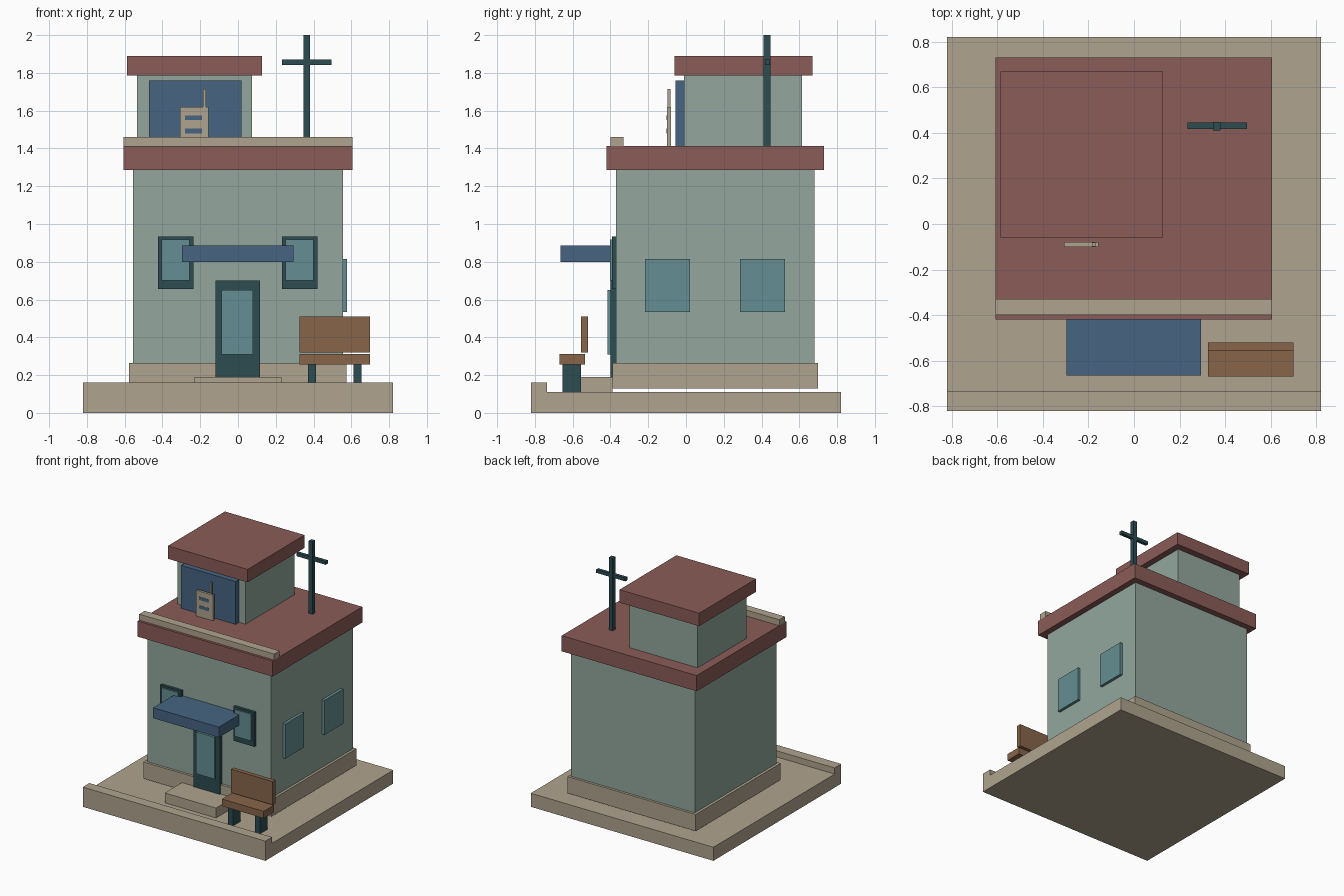
import bpy

cube = bpy.data.objects.get("Cube")
if cube:
    bpy.data.objects.remove(cube, do_unlink=True)


def material(name, rgb):
    """Flat material from an sRGB colour."""
    lin = [((c / 255 + 0.055) / 1.055) ** 2.4 for c in rgb]
    mat = bpy.data.materials.new(name)
    mat.use_nodes = True
    mat.diffuse_color = (*lin, 1)
    bsdf = mat.node_tree.nodes["Principled BSDF"]
    bsdf.inputs["Base Color"].default_value = (*lin, 1)
    bsdf.inputs["Roughness"].default_value = 0.9
    return mat


sage = material("sage wall", (147, 167, 157))
red = material("roof red", (139, 92, 88))
tan = material("tan stone", (175, 164, 142))
blue = material("awning blue", (70, 101, 130))
glass = material("teal glass", (101, 143, 147))
dark = material("dark teal", (44, 76, 80))
wood = material("bench wood", (135, 101, 73))


def box(name, mat, x, y, z):
    """Box from its (min, max) extent on each axis."""
    bpy.ops.mesh.primitive_cube_add(size=1, location=[sum(r) / 2 for r in (x, y, z)])
    ob = bpy.context.object
    ob.name = name
    ob.scale = [r[1] - r[0] for r in (x, y, z)]
    bpy.ops.object.transform_apply(location=False, rotation=False, scale=True)
    ob.data.materials.append(mat)
    return ob


# Ground slab, front curb and door step
box("ground_slab", tan, (-0.82, 0.82), (-0.82, 0.82), (0, 0.11))
box("front_curb", tan, (-0.82, 0.82), (-0.82, -0.735), (0.11, 0.16))
box("door_step", tan, (-0.23, 0.23), (-0.61, -0.39), (0.11, 0.19))

# Main building
box("plinth", tan, (-0.577, 0.575), (-0.39, 0.70), (0.13, 0.265))
box("main_walls", sage, (-0.555, 0.555), (-0.37, 0.68), (0.2, 1.285))
box("main_roof", red, (-0.607, 0.605), (-0.42, 0.73), (1.285, 1.412))
box("roof_parapet", tan, (-0.607, 0.605), (-0.40, -0.33), (1.412, 1.46))

# Rooftop room
box("roof_room_walls", sage, (-0.535, 0.075), (-0.01, 0.615), (1.412, 1.785))
box("roof_room_roof", red, (-0.587, 0.128), (-0.06, 0.67), (1.785, 1.89))
box("roof_room_door", blue, (-0.472, 0.018), (-0.055, -0.01), (1.412, 1.76))

# Handset-shaped sign with aerial
box("sign_body", tan, (-0.307, -0.155), (-0.10, -0.08), (1.412, 1.62))
box("sign_aerial", tan, (-0.184, -0.17), (-0.098, -0.082), (1.62, 1.715))
for name, low in (("sign_screen", 1.55), ("sign_keys", 1.48)):
    box(name, blue, (-0.28, -0.19), (-0.102, -0.10), (low, low + 0.025))

# Roof cross
box("cross_post", dark, (0.346, 0.38), (0.411, 0.447), (1.412, 2.0))
box("cross_arm", dark, (0.234, 0.495), (0.418, 0.445), (1.843, 1.87))

# Front door and awning
box("door_frame", dark, (-0.12, 0.117), (-0.40, -0.365), (0.14, 0.70))
box("door_glass", glass, (-0.087, 0.08), (-0.415, -0.39), (0.31, 0.65))
box("awning", blue, (-0.297, 0.293), (-0.665, -0.37), (0.80, 0.885))

# Front windows
for side, cx in (("right", -0.33), ("left", 0.326)):
    box(side + "_window_frame", dark, (cx - 0.094, cx + 0.094), (-0.392, -0.365), (0.655, 0.933))
    box(side + "_window_glass", glass, (cx - 0.074, cx + 0.074), (-0.403, -0.38), (0.70, 0.917))

# Side windows
for place, y in (("front", -0.218), ("back", 0.285)):
    box("side_window_" + place, glass, (0.54, 0.578), (y, y + 0.24), (0.535, 0.815))

# Bench
box("bench_seat", wood, (0.325, 0.70), (-0.67, -0.535), (0.255, 0.312))
box("bench_back", wood, (0.325, 0.70), (-0.555, -0.52), (0.32, 0.51))
for side, x in (("right", 0.37), ("left", 0.612)):
    box("bench_leg_" + side, dark, (x, x + 0.042), (-0.655, -0.555), (0.11, 0.255))
